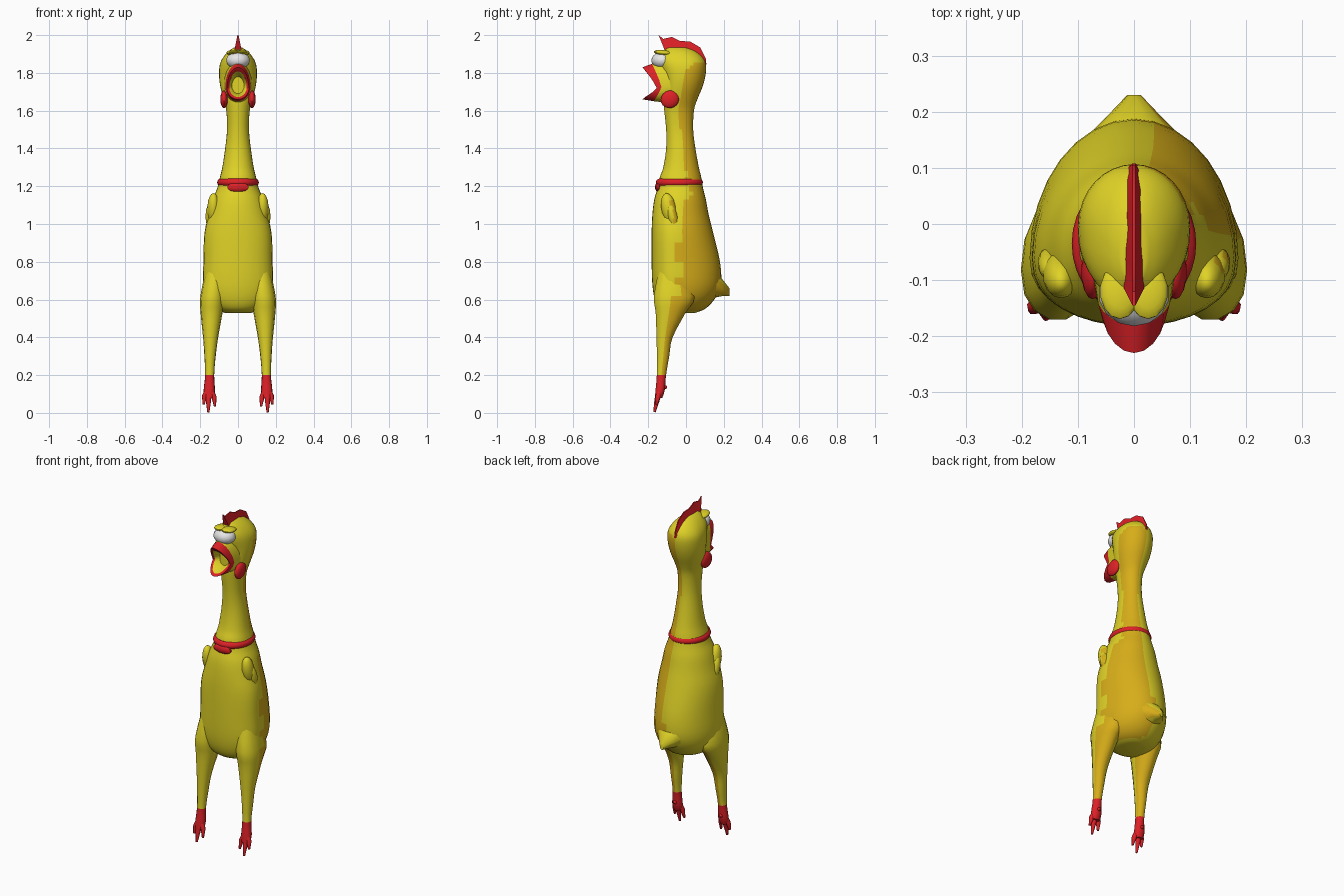
import bpy, bmesh
from math import sin, cos, pi
from mathutils import Vector

if "Cube" in bpy.data.objects:
    bpy.data.objects.remove(bpy.data.objects["Cube"])


def material(name, color):
    m = bpy.data.materials.new(name)
    m.use_nodes = True
    m.diffuse_color = (*color, 1)
    bsdf = next(n for n in m.node_tree.nodes if n.type == 'BSDF_PRINCIPLED')
    bsdf.inputs["Base Color"].default_value = (*color, 1)
    bsdf.inputs["Roughness"].default_value = 0.6
    return m


YELLOW, AMBER, RED, WHITE = range(4)
MATS = [material("yellow rubber", (0.75, 0.65, 0.02)),
        material("amber rubber", (0.68, 0.42, 0.01)),
        material("red rubber", (0.72, 0.015, 0.02)),
        material("eye white", (0.8, 0.8, 0.8))]
TINT = Vector((0.65, 0.65, -0.38)).normalized()


def skin_rule(face):
    """Amber on the rear left underside, yellow elsewhere."""
    return AMBER if face.normal.dot(TINT) > 0.69 else YELLOW


def finish(name, bm, rule):
    bmesh.ops.recalc_face_normals(bm, faces=bm.faces)
    bm.normal_update()
    for f in bm.faces:
        f.material_index = rule(f) if callable(rule) else rule
    mesh = bpy.data.meshes.new(name)
    bm.to_mesh(mesh)
    bm.free()
    for m in MATS:
        mesh.materials.append(m)
    ob = bpy.data.objects.new(name, mesh)
    bpy.context.collection.objects.link(ob)
    bpy.ops.object.select_all(action='DESELECT')
    ob.select_set(True)
    bpy.context.view_layer.objects.active = ob
    bpy.ops.object.shade_smooth_by_angle(angle=0.8)
    return ob


def loft(name, rings, rule):
    bm = bmesh.new()
    loops = [[bm.verts.new(p) for p in ring] for ring in rings]
    n = len(loops[0])
    for a, b in zip(loops, loops[1:]):
        for i in range(n):
            j = (i + 1) % n
            bm.faces.new((a[i], a[j], b[j], b[i]))
    bm.faces.new(loops[0])
    bm.faces.new(loops[-1])
    return finish(name, bm, rule)


def smooth_rows(rows, steps=3):
    """Spline through the rows, keeping every given row."""
    out = []
    for i in range(len(rows) - 1):
        p = [rows[max(0, min(len(rows) - 1, i + k))] for k in (-1, 0, 1, 2)]
        for s in range(steps):
            t = s / steps
            out.append([b + t * ((c - a) / 2 + t * (a - 2.5 * b + 2 * c - d / 2
                        + t * (1.5 * (b - c) + (d - a) / 2)))
                        for a, b, c, d in zip(*p)])
    return out + [rows[-1]]


def section(z, xc, rx, mid, front, back, n):
    """Egg-shaped slice with separate front and back depths."""
    ring = []
    for i in range(n):
        a = 2 * pi * i / n
        s = sin(a)
        y = mid + (back - mid) * s if s > 0 else mid + (front - mid) * (-s) ** 0.85
        ring.append((xc + rx * cos(a), y, z))
    return ring


def blob(name, center, size, rule, tilt=0, segments=14):
    bm = bmesh.new()
    bmesh.ops.create_uvsphere(bm, u_segments=segments, v_segments=9, radius=1)
    for v in bm.verts:
        x, y, z = (c * s for c, s in zip(v.co, size))
        v.co = Vector(center) + Vector((x, y * cos(tilt) - z * sin(tilt),
                                        y * sin(tilt) + z * cos(tilt)))
    return finish(name, bm, rule)


def tube(name, path, radii, rule, n=8):
    rings = []
    path = [Vector(p) for p in path]
    for i, (p, r) in enumerate(zip(path, radii)):
        d = path[min(i + 1, len(path) - 1)] - path[max(i - 1, 0)]
        q = d.to_track_quat('Z', 'Y')
        rings.append([p + q @ Vector((r * cos(k * 2 * pi / n), r * sin(k * 2 * pi / n), 0))
                      for k in range(n)])
    return loft(name, rings, rule)


# Body, neck and head in one skin: height, half width, widest y, front y, back y
BODY = [(.53, .07, -.03, -.1, .05), (.55, .12, -.04, -.14, .1),
        (.6, .165, -.05, -.165, .15), (.68, .185, -.06, -.178, .185),
        (.8, .183, -.06, -.182, .18), (.95, .178, -.06, -.182, .145),
        (1.05, .155, -.05, -.178, .12), (1.13, .135, -.04, -.168, .105),
        (1.19, .11, -.03, -.15, .09), (1.25, .095, -.03, -.138, .08),
        (1.3, .083, -.03, -.12, .068), (1.4, .068, -.03, -.105, .05),
        (1.5, .058, -.035, -.105, .038), (1.6, .062, -.04, -.115, .042),
        (1.66, .076, -.03, -.12, .06), (1.72, .092, -.02, -.115, .085),
        (1.78, .1, -.01, -.12, .102), (1.84, .097, 0, -.14, .106),
        (1.88, .08, -.01, -.145, .09), (1.915, .05, -.03, -.125, .05),
        (1.935, .02, -.05, -.1, 0)]
loft("body", [section(z, 0, *r, 32) for z, *r in smooth_rows(BODY)], skin_rule)

# Tail wedge, narrowing to the back: y, half width, bottom, top
TAIL = [(.08, .12, .58, .8), (.15, .09, .61, .77), (.19, .05, .618, .71), (.23, .012, .62, .66)]
loft("tail", [[(w * cos(k * pi / 6), y, (lo + hi) / 2 + (hi - lo) / 2 * sin(k * pi / 6))
               for k in range(12)] for y, w, lo, hi in TAIL], skin_rule)

# Legs, toes, wings and wattles
LEG = [(.78, .115, .05, -.08, -.14, -.01), (.62, .135, .064, -.08, -.172, .05),
       (.53, .14, .058, -.09, -.162, 0), (.4, .145, .04, -.11, -.157, -.07),
       (.3, .148, .03, -.12, -.155, -.088), (.2, .15, .024, -.13, -.155, -.105),
       (.12, .152, .03, -.135, -.162, -.112), (.08, .153, .024, -.145, -.165, -.125)]


def leg_rule(face):
    return RED if face.calc_center_median().z < 0.2 else skin_rule(face)


for side, word in ((1, "left"), (-1, "right")):
    loft(word + "_leg", [section(z, side * x, *r, 14) for z, x, *r in smooth_rows(LEG)], leg_rule)
    toes = {"inner": (.122, -.158, .035), "middle": (.157, -.167, .004),
            "outer": (.182, -.155, .045), "hind": (.152, -.1, .135)}
    for toe, (x, y, z) in toes.items():
        start = Vector((side * .152, -.138, .14))
        end = Vector((side * x, y, z))
        knuckle = start.lerp(end, .55) + Vector((side * (x - .152) * .3, 0, 0))
        tube(f"{word}_{toe}_toe", [start, knuckle, end], [.016, .014, .006], RED)
    blob(word + "_wing", (side * .13, -.09, 1.08), (.033, .04, .085), skin_rule, .2)
    blob(word + "_wing_tip", (side * .148, -.07, 1.04), (.024, .026, .07), skin_rule, .25)
    blob(word + "_wattle", (side * .074, -.085, 1.66), (.02, .05, .046), RED, .5)

# Collar band with a small knot at the throat
rings = []
for k in range(32):
    a = 2 * pi * k / 32
    c = Vector((.094 * cos(a), -.035 + .108 * sin(a), 1.22))
    out = Vector((cos(a), sin(a), 0))
    rings.append([c + out * .017 * cos(t * pi / 4) + Vector((0, 0, .02 * sin(t * pi / 4)))
                  for t in range(8)])
bm = bmesh.new()
loops = [[bm.verts.new(p) for p in ring] for ring in rings]
for i, ring in enumerate(loops):
    after = loops[(i + 1) % len(loops)]
    for j in range(8):
        bm.faces.new((ring[j], ring[j - 1], after[j - 1], after[j]))
finish("collar", bm, RED)
blob("collar_knot", (0, -.148, 1.195), (.06, .016, .026), RED, 0, 10)

# Comb, thick at the scalp and thin along the crest
COMB = [(-.145, 2), (-.12, 1.98), (-.075, 1.99), (-.03, 1.968), (.02, 1.967),
        (.075, 1.935), (.105, 1.875), (.108, 1.845)]
SCALP = [(-.115, 1.925), (-.1, 1.92), (-.06, 1.92), (-.03, 1.915), (.01, 1.905),
         (.05, 1.885), (.08, 1.86), (.095, 1.84)]
loft("comb", [[(.018, *b), (.003, *t), (-.003, *t), (-.018, *b)]
              for t, b in zip(COMB, SCALP)], RED)

# Bulging eyes under a heavy brow
blob("eyes", (0, -.125, 1.866), (.064, .058, .046), WHITE)
for side, word in ((1, "left"), (-1, "right")):
    blob(word + "_brow", (side * .025, -.12, 1.907), (.036, .05, .014), YELLOW, -.1)

# Gaping beak: half width, side z, top z, bottom z, side y, top y, bottom y
BEAK = [(.075, 1.73, 1.87, 1.64, -.08, -.11, -.08),
        (.067, 1.725, 1.848, 1.65, -.13, -.18, -.17),
        (.058, 1.72, 1.83, 1.66, -.155, -.23, -.23),
        (.046, 1.722, 1.808, 1.672, -.15, -.214, -.216),
        (.032, 1.73, 1.78, 1.69, -.126, -.135, -.135)]
rings = []
for w, zs, zt, zb, ys, yt, yb in BEAK:
    ring = []
    for k in range(20):
        v = cos(k * pi / 10)
        z_end, y_end = (zt, yt) if v > 0 else (zb, yb)
        ring.append((w * sin(k * pi / 10), ys + (y_end - ys) * abs(v) ** 1.2,
                     zs + (z_end - zs) * abs(v)))
    rings.append(ring)
beak = loft("beak", rings, YELLOW)
# Red lips are the two middle bands of the beak
for p in beak.data.polygons:
    if 20 <= p.index < 60:
        p.material_index = RED
